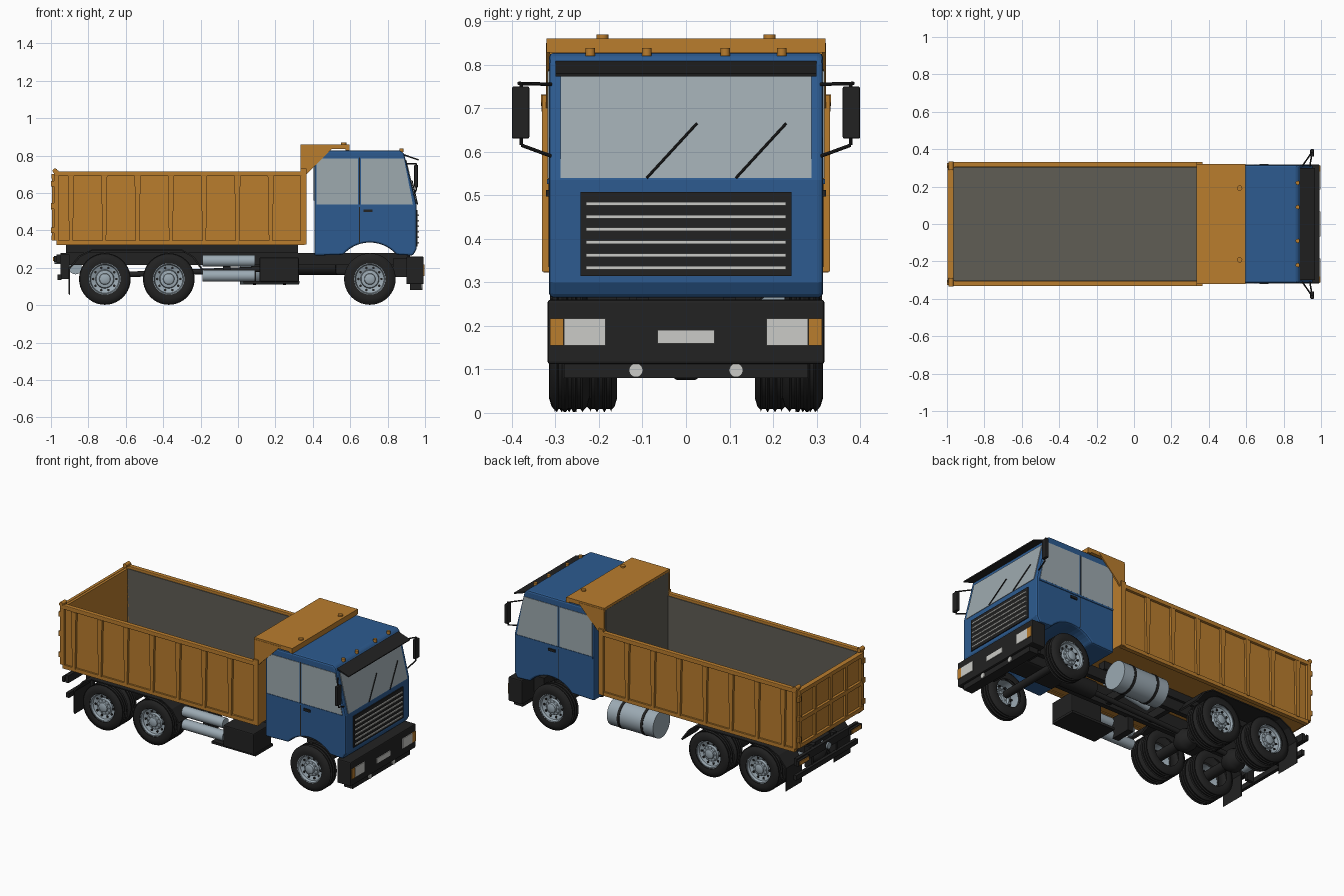
import bpy, bmesh
from math import radians, sin, cos, tau
from mathutils import Vector, Matrix

cube = bpy.data.objects.get("Cube")
if cube:
    bpy.data.objects.remove(cube, do_unlink=True)


def material(name, *rgb):
    m = bpy.data.materials.new(name)
    m.use_nodes = True
    m.diffuse_color = (*rgb, 1)
    m.node_tree.nodes["Principled BSDF"].inputs["Base Color"].default_value = (*rgb, 1)
    return m


BLUE = material("cab blue", .026, .105, .28)
ORANGE = material("body orange", .49, .205, .027)
DARK = material("black rubber", .016, .016, .016)
GREY = material("bed lining grey", .115, .11, .09)
GLASS = material("window glass", .34, .40, .43)
METAL = material("bare metal", .33, .40, .45)
WHITE = material("lamp white", .6, .6, .57)


def finish(name, bm, mat, mirror=False, smooth=False, bevel=0):
    bmesh.ops.recalc_face_normals(bm, faces=bm.faces)
    mesh = bpy.data.meshes.new(name)
    bm.to_mesh(mesh)
    bm.free()
    mesh.materials.append(mat)
    ob = bpy.data.objects.new(name, mesh)
    bpy.context.collection.objects.link(ob)
    if smooth:
        bpy.ops.object.select_all(action='DESELECT')
        ob.select_set(True)
        bpy.context.view_layer.objects.active = ob
        bpy.ops.object.shade_smooth_by_angle(angle=radians(35))
    if bevel:
        b = ob.modifiers.new("bevel", 'BEVEL')
        b.width, b.segments, b.limit_method = bevel, 2, 'ANGLE'
    if mirror:
        ob.modifiers.new("mirror", 'MIRROR').use_axis = (False, True, False)
    return ob


def prism(name, mat, pts, y0, y1, **kw):
    """Side profile in x and z, extruded across y."""
    bm = bmesh.new()
    face = bm.faces.new([bm.verts.new((x, y0, z)) for x, z in pts])
    out = bmesh.ops.extrude_face_region(bm, geom=[face])
    verts = [v for v in out["geom"] if isinstance(v, bmesh.types.BMVert)]
    bmesh.ops.translate(bm, verts=verts, vec=(0, y1 - y0, 0))
    return finish(name, bm, mat, **kw)


def box(name, mat, x, y, z, **kw):
    pts = [(x[0], z[0]), (x[1], z[0]), (x[1], z[1]), (x[0], z[1])]
    return prism(name, mat, pts, y[0], y[1], **kw)


def rod(name, mat, p, q, r, seg=24, **kw):
    p, q = Vector(p), Vector(q)
    bm = bmesh.new()
    rot = (q - p).to_track_quat('Z', 'Y').to_matrix().to_4x4()
    bmesh.ops.create_cone(bm, cap_ends=True, segments=seg, radius1=r, radius2=r,
                          depth=(q - p).length, matrix=Matrix.Translation((p + q) / 2) @ rot)
    return finish(name, bm, mat, smooth=seg > 8, **kw)


def lathe(name, mat, x, z, y, profile, **kw):
    """Profile of (radius, y offset) turned about an axle line."""
    bm = bmesh.new()
    vs = [bm.verts.new((x + r, y + o, z)) for r, o in profile]
    edges = [bm.edges.new(e) for e in zip(vs, vs[1:])]
    bmesh.ops.spin(bm, geom=vs + edges, cent=(x, 0, z), axis=(0, 1, 0), angle=tau, steps=40)
    bmesh.ops.remove_doubles(bm, verts=bm.verts, dist=1e-5)
    return finish(name, bm, mat, smooth=True, **kw)


# Wheels
AXLE_Z, R = .14, .138


def tyre(name, x, y0, w):
    prof = [(.084, 0), (.105, -.004), (.125, .002), (.134, .01)]
    for i in range(1, 4):
        c = w * i / 4
        prof += [(R, c - .008), (R - .007, c - .004), (R - .007, c + .004), (R, c + .008)]
    prof += [(.134, w - .01), (.125, w - .002), (.105, w + .004), (.084, w)]
    lathe(name, DARK, x, AXLE_Z, y0, prof, mirror=True)


def rim(name, x, y, hub):
    lathe(name, METAL, x, AXLE_Z, y, [(.086, -.06), (.086, .002), (.08, .002), (.075, -.012),
          (.05, -.022), (.046, -.008), (.03, -.006), (.028, hub), (.016, hub + .005), (0, hub + .005)],
          mirror=True)
    for i in range(10):
        a = tau * i / 10
        cx, cz = x + .062 * cos(a), AXLE_Z + .062 * sin(a)
        rod("rim_hole", DARK, (cx, y - .03, cz), (cx, y - .013, cz), .007, 8, mirror=True)
        cx, cz = x + .039 * cos(a), AXLE_Z + .039 * sin(a)
        rod("wheel_nut", METAL, (cx, y - .01, cz), (cx, y - .002, cz), .004, 6, mirror=True)


for wx in (-.712, -.37):
    tyre("rear_outer_tyre", wx, .243, .068)
    tyre("rear_inner_tyre", wx, .162, .068)
    rim("rear_rim", wx, .302, .002)
    rod("rear_axle", DARK, (wx, -.25, AXLE_Z), (wx, .25, AXLE_Z), .03)
    lathe("differential", DARK, wx, AXLE_Z, 0,
          [(0, -.07), (.04, -.06), (.065, -.02), (.065, .02), (.04, .06), (0, .07)])
tyre("front_tyre", .705, .225, .085)
rim("front_rim", .705, .305, .008)
rod("front_axle", DARK, (.705, -.25, AXLE_Z), (.705, .25, AXLE_Z), .022)

# Chassis
box("frame_rail", DARK, (-.95, .92), (.085, .115), (.215, .28), mirror=True)
box("body_subframe", DARK, (-.92, .32), (.085, .13), (.28, .332), mirror=True)
for cx in (-.93, -.54, -.2, .1, .4, .86):
    box("cross_member", DARK, (cx, cx + .03), (-.11, .11), (.225, .275))
box("engine", DARK, (.52, .84), (-.08, .08), (.16, .278), bevel=.015)
rod("gearbox", DARK, (.3, 0, .21), (.53, 0, .21), .05)
rod("drive_shaft", DARK, (-.7, 0, .16), (.32, 0, .2), .015)
rod("tipping_ram", METAL, (-.1, 0, .25), (.2, 0, .3), .025)
rod("rear_air_tank", METAL, (-.87, -.1, .2), (-.87, .1, .2), .035)

# Fuel tank, air tanks and battery box
rod("fuel_tank", METAL, (.01, .225, .195), (.325, .225, .195), .084, 32)
for sx in (.08, .24):
    rod("tank_strap", DARK, (sx, .225, .195), (sx + .016, .225, .195), .087, 32)
box("tank_bracket", DARK, (.07, .27), (.1, .16), (.2, .27))
for tz in (.237, .157):
    rod("air_tank", METAL, (-.19, -.25, tz), (.09, -.25, tz), .031)
box("air_tank_bracket", DARK, (-.08, -.04), (-.23, -.1), (.13, .26))
box("battery_box", DARK, (.115, .325), (-.31, -.14), (.125, .255), bevel=.006)
box("battery_step", DARK, (.03, .33), (-.3, -.13), (.115, .13))

# Rear mudguards, flaps and bumper
guard = [(-.185, .19), (-.235, .26), (-.3, .298), (-.78, .298), (-.85, .265), (-.905, .2), (-.905, .06)]
prism("mudguard", DARK, guard + [(x + (.007 if x < -.84 else -.007 if x > -.24 else 0), z - .007)
                                 for x, z in reversed(guard)], .16, .312, mirror=True)
box("rear_lamp_bar", DARK, (-.97, -.95), (-.3, .3), (.225, .27))
box("rear_underrun_bar", DARK, (-.965, -.945), (-.3, .3), (.135, .165))
box("underrun_bracket", DARK, (-.95, -.9), (.11, .13), (.14, .27), mirror=True)
box("tail_lamp_housing", DARK, (-.985, -.97), (.2, .31), (.23, .262), mirror=True)
box("tail_lamp", ORANGE, (-.99, -.985), (.21, .3), (.235, .257), mirror=True)
rod("tow_hitch", METAL, (-.98, 0, .24), (-.93, 0, .24), .02)

# Tipper bed
box("bed_floor", ORANGE, (-.97, .36), (-.315, .315), (.328, .35))
box("bed_floor_lining", GREY, (-.965, .335), (-.306, .306), (.35, .356))
box("bed_side", ORANGE, (-.97, .355), (.306, .316), (.328, .7), mirror=True)
box("bed_side_lining", GREY, (-.965, .335), (.3, .306), (.35, .7), mirror=True)
box("bed_top_rail", ORANGE, (-.985, .345), (.304, .332), (.69, .716), mirror=True, bevel=.004)
box("bed_bottom_rail", ORANGE, (-.97, .355), (.3, .327), (.322, .345), mirror=True)
for i in range(7):
    rx = -.893 + .178 * i
    prism("side_rib", ORANGE, [(rx - .01, .34), (rx + .01, .34), (rx + .016, .69), (rx - .016, .69)],
          .315, .331, mirror=True)
box("front_post", ORANGE, (.335, .367), (.3, .331), (.325, .73), mirror=True)
box("bed_front_wall", ORANGE, (.34, .365), (-.316, .316), (.328, .856))
box("bed_front_lining", GREY, (.334, .34), (-.306, .306), (.35, .845))

# Tailgate
box("tailgate", ORANGE, (-.982, -.965), (-.312, .312), (.345, .7))
for ty in (-.3, -.15, 0, .15, .3):
    box("tailgate_upright", ORANGE, (-.994, -.98), (ty - .012, ty + .012), (.345, .7))
for tz in (.36, .52, .69):
    box("tailgate_rail", ORANGE, (-.998, -.98), (-.312, .312), (tz - .012, tz + .012))
box("tailgate_post", ORANGE, (-.985, -.96), (.3, .33), (.345, .72), mirror=True)
rod("tailgate_hinge", ORANGE, (-.978, .29, .718), (-.978, .333, .718), .013, mirror=True)
for tz in (.4, .53, .65):
    box("tailgate_latch", ORANGE, (-1, -.98), (.3, .325), (tz - .015, tz + .015), mirror=True)

# Cab guard over the roof
box("cab_guard", ORANGE, (.335, .595), (-.32, .32), (.835, .86))
box("cab_guard_lip", ORANGE, (.575, .595), (-.32, .32), (.828, .86))
prism("guard_gusset", ORANGE, [(.335, .7), (.367, .7), (.515, .85), (.335, .85)], .312, .322, mirror=True)
rod("guard_knob", ORANGE, (.565, .192, .86), (.565, .192, .869), .014, mirror=True)

# Cab with wheel arch
arch = [(.705 + .189 * cos(radians(a)), .146 + .189 * sin(radians(a))) for a in range(139, 40, -7)]
prism("cab", BLUE, [(.408, .265)] + arch + [(.935, .265), (.955, .3), (.955, .535), (.888, .81),
      (.87, .827), (.47, .827), (.408, .78)], -.315, .315, bevel=.01)
prism("windshield", GLASS, [(.949, .54), (.957, .54), (.901, .775), (.893, .775)], -.288, .288)
prism("front_side_window", GLASS, [(.657, .538), (.935, .538), (.887, .785), (.657, .785)],
      .31, .318, mirror=True)
box("rear_side_window", GLASS, (.42, .642), (.31, .318), (.538, .785), mirror=True)
box("rear_window", GLASS, (.404, .41), (-.22, .22), (.56, .76))
box("door_gap", DARK, (.647, .651), (.31, .3165), (.335, .79), mirror=True)
box("door_handle", DARK, (.672, .718), (.315, .322), (.497, .512), mirror=True)
box("window_sill", BLUE, (.415, .94), (.31, .319), (.526, .537), mirror=True)

# Visor, roof lamps, wipers and mirrors
prism("sun_visor", DARK, [(.885, .8), (.965, .773), (.967, .78), (.887, .808)], -.3, .3)
for ly in (.09, .22):
    rod("roof_lamp", ORANGE, (.875, ly, .82), (.875, ly, .838), .011, 16, mirror=True)
for wy in (-.09, .115):
    rod("wiper", DARK, (.96, wy, .54), (.931, wy + .115, .665), .003, 8)
box("mirror", DARK, (.942, .962), (.36, .4), (.63, .75), mirror=True, bevel=.004)
rod("mirror_upper_arm", DARK, (.9, .31, .755), (.952, .385, .757), .004, 8, mirror=True)
rod("mirror_lower_arm", DARK, (.94, .31, .59), (.952, .378, .615), .004, 8, mirror=True)
rod("mirror_stem", DARK, (.952, .378, .615), (.952, .378, .757), .004, 8, mirror=True)

# Grille
box("grille", DARK, (.95, .961), (-.242, .242), (.315, .508))
for i in range(6):
    gz = .333 + .0295 * i
    box("grille_bar", WHITE, (.96, .968), (-.23, .23), (gz - .004, gz + .004))

# Front bumper and lamps
box("bumper", DARK, (.9, .993), (-.318, .318), (.112, .26), bevel=.006)
box("bumper_lip", DARK, (.92, .98), (-.28, .28), (.08, .115))
box("bumper_bracket", DARK, (.83, .91), (.1, .2), (.15, .25), mirror=True)
box("headlamp", WHITE, (.99, .998), (.185, .28), (.155, .217), mirror=True)
box("indicator", ORANGE, (.99, .998), (.281, .312), (.155, .217), mirror=True)
box("blank_plate", WHITE, (.99, .997), (-.066, .066), (.16, .191))
rod("fog_lamp", WHITE, (.97, .115, .098), (.986, .115, .098), .016, mirror=True)
